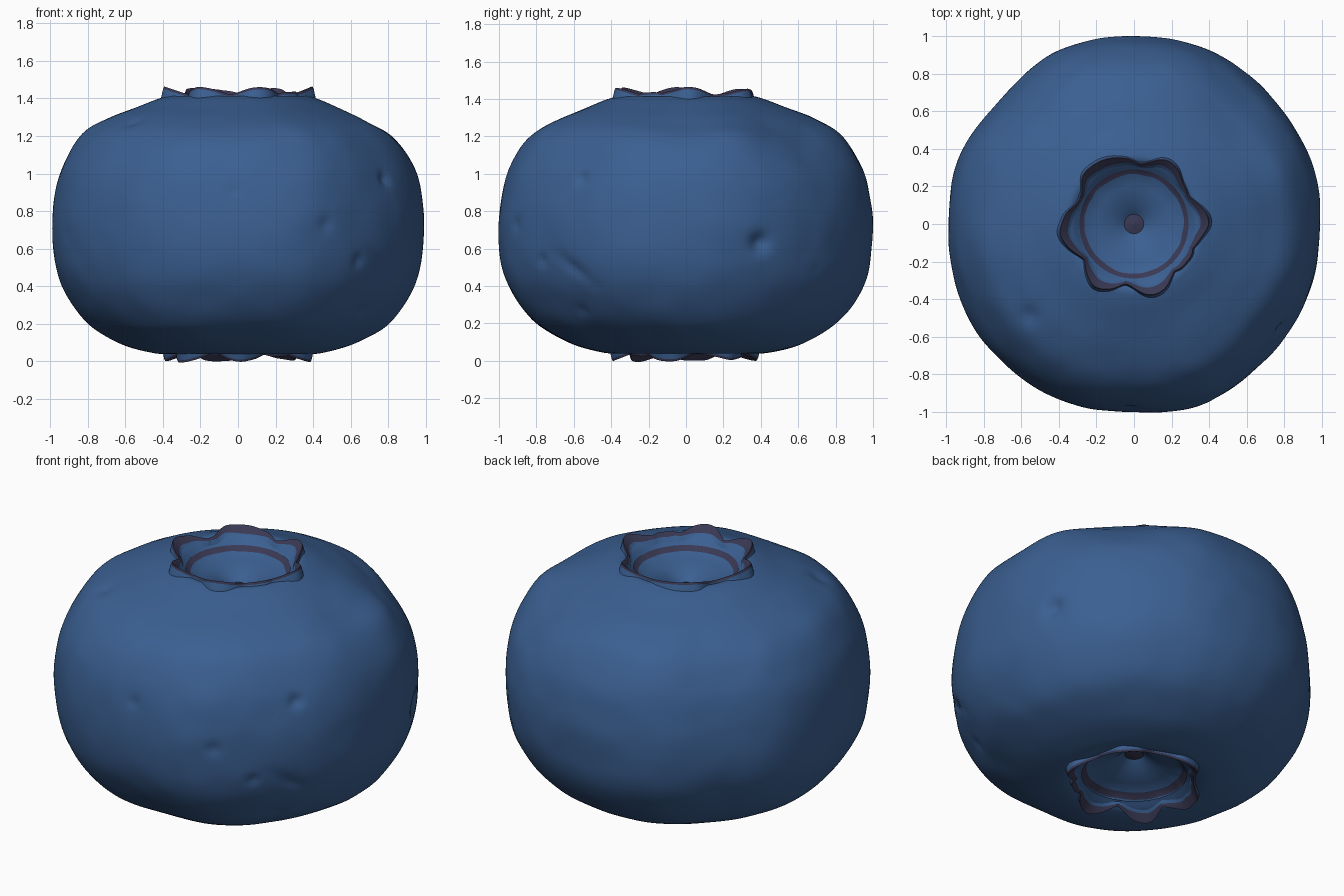
import bpy, math
from mathutils import Vector, noise

if "Cube" in bpy.data.objects:
    bpy.data.objects.remove(bpy.data.objects["Cube"])


def material(name, rgb):
    m = bpy.data.materials.new(name)
    m.diffuse_color = (*rgb, 1)
    m.use_nodes = True
    m.node_tree.nodes["Principled BSDF"].inputs["Base Color"].default_value = m.diffuse_color
    return m


BLUE = material("berry blue", (0.043, 0.115, 0.285))
DARK = material("dark purple rim", (0.041, 0.040, 0.088))

# Outline radius every 22.5 degrees, counter-clockwise from +x
OUTLINE = [1.01, 1.015, 1.015, 1.02, 1.015, 1.025, .985, 1.01,
           1.005, 1.02, 1.03, 1.035, 1.015, 1.045, 1.02, 1.015]
# Berry skin from the bottom crown up to the top crown: radius, height
PROFILE = [(.29, .075), (.36, .042), (.46, .047), (.62, .095), (.79, .20), (.90, .34),
           (.965, .50), (.985, .70), (.97, .87), (.925, 1.04), (.825, 1.20),
           (.68, 1.295), (.52, 1.36), (.41, 1.402), (.345, 1.412), (.29, 1.37)]
# Small pits in the skin: centre x, y, z, width, depth
DENTS = [(.45, -.88, .73, .035, .045), (.62, -.75, .54, .028, .035),
         (.77, -.55, .97, .035, .03), (-.02, -.97, .91, .03, .012),
         (.92, .40, .63, .05, .04), (.85, -.5, .38, .04, .015),
         (.68, -.57, .25, .04, .015), (.75, .70, .28, .04, .015),
         (-.55, -.48, 1.25, .05, .02), (.65, .66, .5, .04, .02),
         (-.86, -.42, .68, .04, .015)]
# Broad hollows and swellings (negative depth swells)
HOLLOWS = [(.66, .02, 1.25, .20, .025), (.74, .26, 1.15, .14, -.012),
           (.52, .55, 1.22, .28, .045), (.0, -.62, 1.29, .22, .01),
           (-.62, .60, 1.1, .22, .02), (-.75, -.1, 1.25, .2, -.012)]


def spline(pts, t, loop=False):
    """Smooth curve value through points at parameter t."""
    n = len(pts)
    i = min(int(t), n - 1 if loop else n - 2)
    f = t - i

    def get(k):
        return pts[k % n] if loop else pts[max(0, min(n - 1, k))]
    a, b, c, d = (Vector(get(i + k)) for k in (-1, 0, 1, 2))
    return .5 * (2 * b + (c - a) * f + (2 * a - 5 * b + 4 * c - d) * f * f
                 + (3 * b - a - 3 * c + d) * f ** 3)


def ring_mesh(name, rows, mats, row_material, flip=False):
    """Join closed rings of points into a skin."""
    n = len(rows[0])
    verts = [p for row in rows for p in row]
    faces, ids = [], []
    for i in range(len(rows) - 1):
        for j in range(n):
            k = (j + 1) % n
            f = (i * n + j, i * n + k, (i + 1) * n + k, (i + 1) * n + j)
            faces.append(f[::-1] if flip else f)
            ids.append(row_material(i))
    me = bpy.data.meshes.new(name)
    me.from_pydata(verts, [], faces)
    for m in mats:
        me.materials.append(m)
    me.polygons.foreach_set("material_index", ids)
    ob = bpy.data.objects.new(name, me)
    bpy.context.collection.objects.link(ob)
    bpy.context.view_layer.objects.active = ob
    ob.select_set(True)
    bpy.ops.object.shade_smooth_by_angle(angle=math.radians(40))
    ob.select_set(False)
    return ob


# Berry skin: lathe with an uneven outline, waviness, hollows and pits
def skin_point(t, a):
    r, z = spline(PROFILE, t)
    o = spline([(v, 0) for v in OUTLINE], a / math.tau * 16, True)[0]
    fade = max(0, min(1, (r - .38) / .4))
    r *= 1 + (o - 1) * fade
    p = Vector((r * math.cos(a), r * math.sin(a), z))
    out = Vector((p.x, p.y, (z - .72) * 1.5)).normalized()
    push = .010 * noise.noise(p * 2.6) + .004 * noise.noise(p * 6 + Vector((5, 2, 1)))
    for x, y, h, w, depth in HOLLOWS + DENTS:
        d2 = (p - Vector((x, y, h))).length_squared / (w * w)
        if d2 < 9:
            push -= depth * math.exp(-d2)
    # diagonal scratch on the lower right
    along = Vector((.25, .32, -.3)).normalized()
    q = p - Vector((.77, -.60, .50))
    s = q.dot(along)
    if abs(s) < .2:
        push -= .015 * math.exp(-((q - along * s).length / .03) ** 2) * (1 - abs(s) / .2)
    return p + out * push * fade


N, M = 260, 130
rows = [[skin_point(i / M * (len(PROFILE) - 1), j / N * math.tau) for j in range(N)]
        for i in range(M + 1)]
ring_mesh("berry_skin", rows, [BLUE], lambda i: 0)

# Crown lobes: direction in degrees, half width in degrees, strength
LOBES = [(0, 29, 1.05), (57, 30, .8), (121, 36, 1.0), (188, 32, 1.05),
         (237, 25, 1.15), (288, 26, 1.05), (326, 20, .45)]


def lobe(a):
    best = 0
    for deg, half, s in LOBES:
        d = abs((math.degrees(a) - deg + 180) % 360 - 180) / half
        if d < 1:
            best = max(best, s * (.5 + .5 * math.cos(d * math.pi)) ** .8)
    return best


# Crown: flared star lip, inner slope, dark ring, dished floor and centre dot
def crown(name, base, up, turn):
    n = 180
    rows = [[] for _ in range(11)]
    for j in range(n):
        a = j / n * math.tau
        k = lobe(a + turn)
        wob = .016 * noise.noise(Vector((math.cos(a) * 4, math.sin(a) * 4, base)))
        lip = .32 + .068 * k + wob
        top = .016 + .038 * k + wob * .6
        ring = .298 + wob * .4
        section = [(lip + .022, -.025), (lip + .006, top - .012), (lip, top),
                   (lip - .012 - .028 * k, top - .010 - .026 * k),
                   (ring + .004 + .008 * k, -.026), (ring, -.034),
                   (ring - .034, -.06), (.20, -.080), (.12, -.100),
                   (.052, -.150), (.001, -.140)]
        for row, (r, z) in zip(rows, section):
            row.append((r * math.cos(a), r * math.sin(a), base + up * z))
    ring_mesh(name, rows, [BLUE, DARK],
              lambda i: 1 if i in (1, 2, 5, 9) else 0, up < 0)


crown("top_crown", 1.405, 1, 0)
crown("bottom_crown", .054, -1, math.radians(15))
